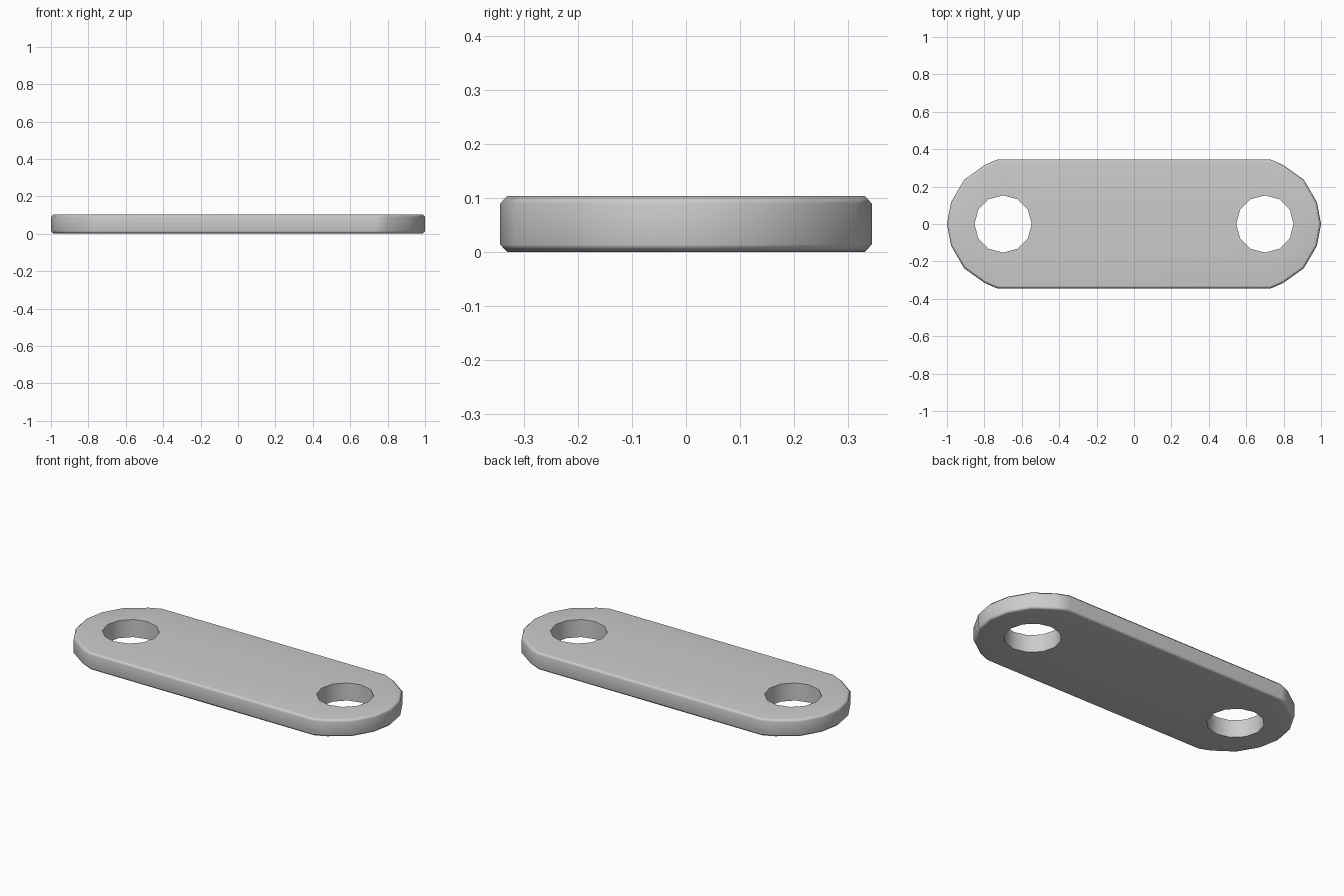
import bpy, bmesh
from math import cos, sin, pi, radians
from mathutils import Vector

if "Cube" in bpy.data.objects:
    bpy.data.objects.remove(bpy.data.objects["Cube"])

HEIGHT, BEVEL = 0.104, 0.014
HOLE_X, HOLE_R, SIDES = 0.70, 0.153, 12

# One quarter of the rounded outline, mirrored to all four corners
quarter = [(1.0, 0), (0.978, 0.117), (0.908, 0.237), (0.797, 0.316), (0.73, 0.345)]
half = quarter + [(-x, y) for x, y in reversed(quarter)]
outline = half + [(x, -y) for x, y in reversed(half[1:-1])]


def inset(p, d):
    v = Vector(p)
    c = Vector((0.655 if v.x > 0 else -0.655, 0))
    return v - (v - c).normalized() * d


bm = bmesh.new()


def ring(points, z):
    vs = [bm.verts.new((p[0], p[1], z)) for p in points]
    edges = [bm.edges.new((vs[i], vs[(i + 1) % len(vs)])) for i in range(len(vs))]
    return vs, edges


def wall(points_per_level):
    """Bridge stacked rings; return the bottom and top edge loops."""
    rings = [ring(p, z) for p, z in points_per_level]
    for (a, _), (b, _) in zip(rings, rings[1:]):
        n = len(a)
        for i in range(n):
            j = (i + 1) % n
            bm.faces.new((a[i], a[j], b[j], b[i]))
    return rings[0][1], rings[-1][1]


# Outer rim with chamfers
small = [inset(p, BEVEL) for p in outline]
bottom, top = wall([(small, 0), (outline, BEVEL), (outline, HEIGHT - BEVEL), (small, HEIGHT)])

# Two pin holes
for s in (-1, 1):
    circle = [(s * HOLE_X + HOLE_R * cos(2 * pi * i / SIDES), HOLE_R * sin(2 * pi * i / SIDES))
              for i in range(SIDES)]
    lo, hi = wall([(circle, 0), (circle, HEIGHT)])
    bottom, top = bottom + lo, top + hi

# Flat caps around the holes
for edges in (bottom, top):
    bmesh.ops.triangle_fill(bm, edges=edges, use_beauty=True)
bmesh.ops.recalc_face_normals(bm, faces=bm.faces)

mesh = bpy.data.meshes.new("link_plate")
bm.to_mesh(mesh)
bm.free()
plate = bpy.data.objects.new("link_plate", mesh)
bpy.context.collection.objects.link(plate)
bpy.context.view_layer.objects.active = plate
plate.select_set(True)
bpy.ops.object.shade_smooth_by_angle(angle=radians(60))
mod = plate.modifiers.new("weighted_normals", 'WEIGHTED_NORMAL')
mod.keep_sharp = True
